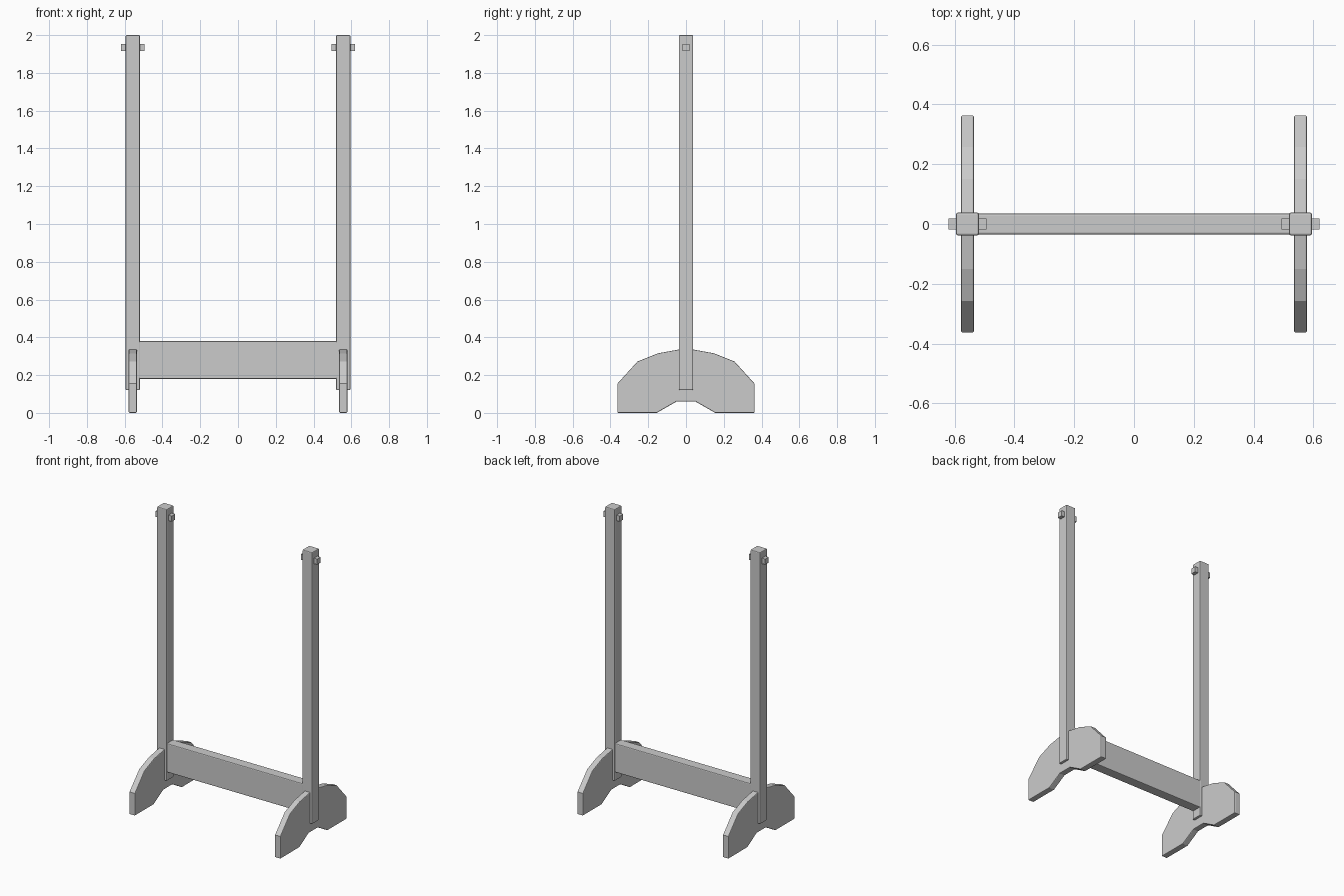
import bpy
import bmesh

cube = bpy.data.objects.get("Cube")
if cube:
    bpy.data.objects.remove(cube, do_unlink=True)

grey = bpy.data.materials.new("plain_grey")
grey.use_nodes = True
colour = (0.6, 0.6, 0.6, 1)
grey.diffuse_color = colour
grey.node_tree.nodes["Principled BSDF"].inputs["Base Color"].default_value = colour


def finish(name, bm, bevel):
    bmesh.ops.recalc_face_normals(bm, faces=bm.faces)
    mesh = bpy.data.meshes.new(name)
    bm.to_mesh(mesh)
    bm.free()
    mesh.materials.append(grey)
    obj = bpy.data.objects.new(name, mesh)
    bpy.context.collection.objects.link(obj)
    if bevel:
        mod = obj.modifiers.new("Bevel", 'BEVEL')
        mod.width = bevel
        mod.segments = 2
        mod.limit_method = 'ANGLE'
        mod.angle_limit = 0.9
    return obj


def box(name, centre, size, bevel=0):
    bm = bmesh.new()
    bmesh.ops.create_cube(bm, size=1)
    bmesh.ops.scale(bm, vec=size, verts=bm.verts)
    bmesh.ops.translate(bm, vec=centre, verts=bm.verts)
    return finish(name, bm, bevel)


def foot(name, x, thickness, half):
    # Mirror the half outline, then extrude it across the foot
    outline = half + [(-y, z) for y, z in reversed(half)]
    bm = bmesh.new()
    face = bm.faces.new([bm.verts.new((x - thickness / 2, y, z)) for y, z in outline])
    ext = bmesh.ops.extrude_face_region(bm, geom=[face])
    moved = [v for v in ext["geom"] if isinstance(v, bmesh.types.BMVert)]
    bmesh.ops.translate(bm, vec=(thickness, 0, 0), verts=moved)
    return finish(name, bm, 0.005)


POST_X = 0.557
HALF_FOOT = [(0.05, 0.06), (0.155, 0), (0.363, 0), (0.363, 0.155),
             (0.257, 0.272), (0.15, 0.315), (0.035, 0.336)]

# Post, through peg and arched foot on each side
for side, sign in (("left", 1), ("right", -1)):
    x = sign * POST_X
    box(side + "_post", (x, 0, 1.06), (0.076, 0.076, 1.88), 0.006)
    box(side + "_peg", (x, 0, 1.935), (0.126, 0.038, 0.038))
    foot(side + "_foot", x, 0.043, HALF_FOOT)

# Broad rail joining the posts
box("cross_rail", (0, 0, 0.28), (2 * POST_X - 0.04, 0.07, 0.2), 0.006)
